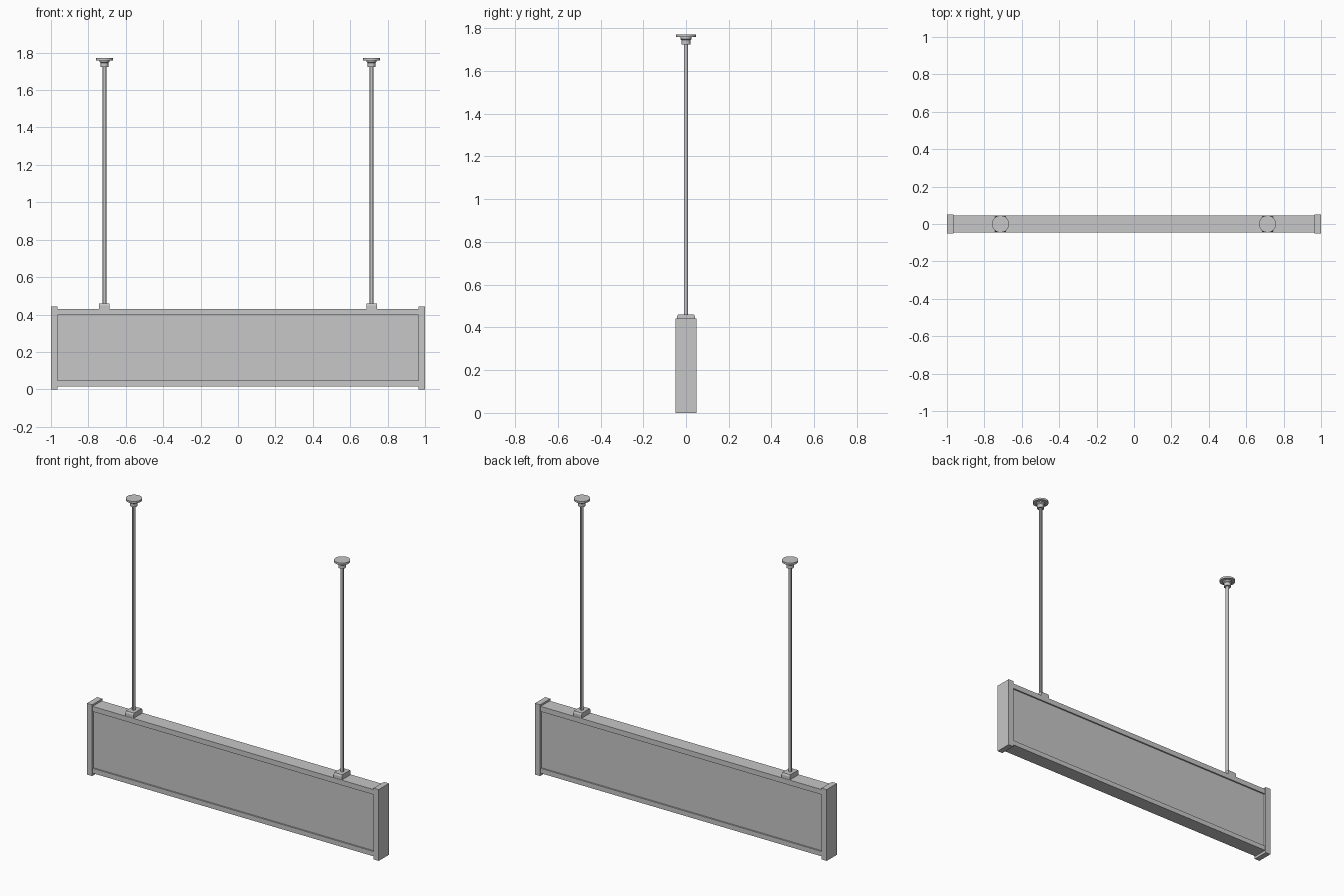
import bpy, bmesh
from math import pi

cube = bpy.data.objects.get("Cube")
if cube:
    bpy.data.objects.remove(cube, do_unlink=True)

grey = bpy.data.materials.new("light_grey_metal")
grey.use_nodes = True
colour = (0.57, 0.57, 0.57, 1)
grey.diffuse_color = colour
grey.node_tree.nodes["Principled BSDF"].inputs["Base Color"].default_value = colour


def finish(name, bm):
    mesh = bpy.data.meshes.new(name)
    bmesh.ops.recalc_face_normals(bm, faces=bm.faces)
    bm.to_mesh(mesh)
    bm.free()
    mesh.materials.append(grey)
    obj = bpy.data.objects.new(name, mesh)
    bpy.context.collection.objects.link(obj)
    return obj


def box(name, low, high, top_scale=1):
    """Box between two corners; top_scale tapers its top in depth."""
    bm = bmesh.new()
    bmesh.ops.create_cube(bm, size=1)
    for v in bm.verts:
        taper = top_scale if v.co.z > 0 else 1
        for i in range(3):
            v.co[i] = (low[i] + high[i]) / 2 + v.co[i] * (high[i] - low[i])
        v.co.y *= taper
    return finish(name, bm)


def lathe(name, x, profile, sides):
    """Closed turned part from (radius, height) pairs."""
    bm = bmesh.new()
    pts = [bm.verts.new((r, 0, z)) for r, z in profile]
    edges = [bm.edges.new(pair) for pair in zip(pts, pts[1:])]
    bmesh.ops.spin(bm, geom=pts + edges, cent=(0, 0, 0), axis=(0, 0, 1),
                   angle=2 * pi, steps=sides, use_merge=True)
    bmesh.ops.remove_doubles(bm, verts=bm.verts, dist=0.0001)
    bmesh.ops.translate(bm, verts=bm.verts, vec=(x, 0, 0))
    return finish(name, bm)


# Sign box: top and bottom rails with a recessed panel on both faces
INNER = 0.965
box("top_rail", (-INNER, -0.045, 0.398), (INNER, 0.045, 0.43))
box("bottom_rail", (-INNER, -0.045, 0.016), (INNER, 0.045, 0.046))
box("display_panel", (-INNER, -0.036, 0.046), (INNER, 0.036, 0.398))

for side, s in (("left", 1), ("right", -1)):
    # End cap
    xs = sorted((s * INNER, s * 1.0))
    box(side + "_end_cap", (xs[0], -0.05, 0), (xs[1], 0.05, 0.442))

    # Mounting bracket on the top rail
    x = s * 0.714
    box(side + "_bracket_base", (x - 0.028, -0.043, 0.43), (x + 0.028, 0.043, 0.449))
    box(side + "_bracket_top", (x - 0.028, -0.043, 0.449), (x + 0.028, 0.043, 0.46), 0.88)

    # Hanging rod
    lathe(side + "_rod", x, [(0, 0.455), (0.01, 0.455), (0.01, 1.73), (0, 1.73)], 12)

    # Ceiling collar and flange
    lathe(side + "_ceiling_mount", x,
          [(0, 1.724), (0.021, 1.724), (0.021, 1.745), (0.026, 1.75), (0.026, 1.759),
           (0.046, 1.759), (0.046, 1.771), (0, 1.771)], 16)

# Smooth the round parts while keeping edges sharp
bpy.ops.object.select_all(action="DESELECT")
for obj in bpy.context.scene.objects:
    if obj.name.endswith(("_rod", "_ceiling_mount")):
        obj.select_set(True)
        bpy.context.view_layer.objects.active = obj
bpy.ops.object.shade_smooth_by_angle(angle=pi / 6)
